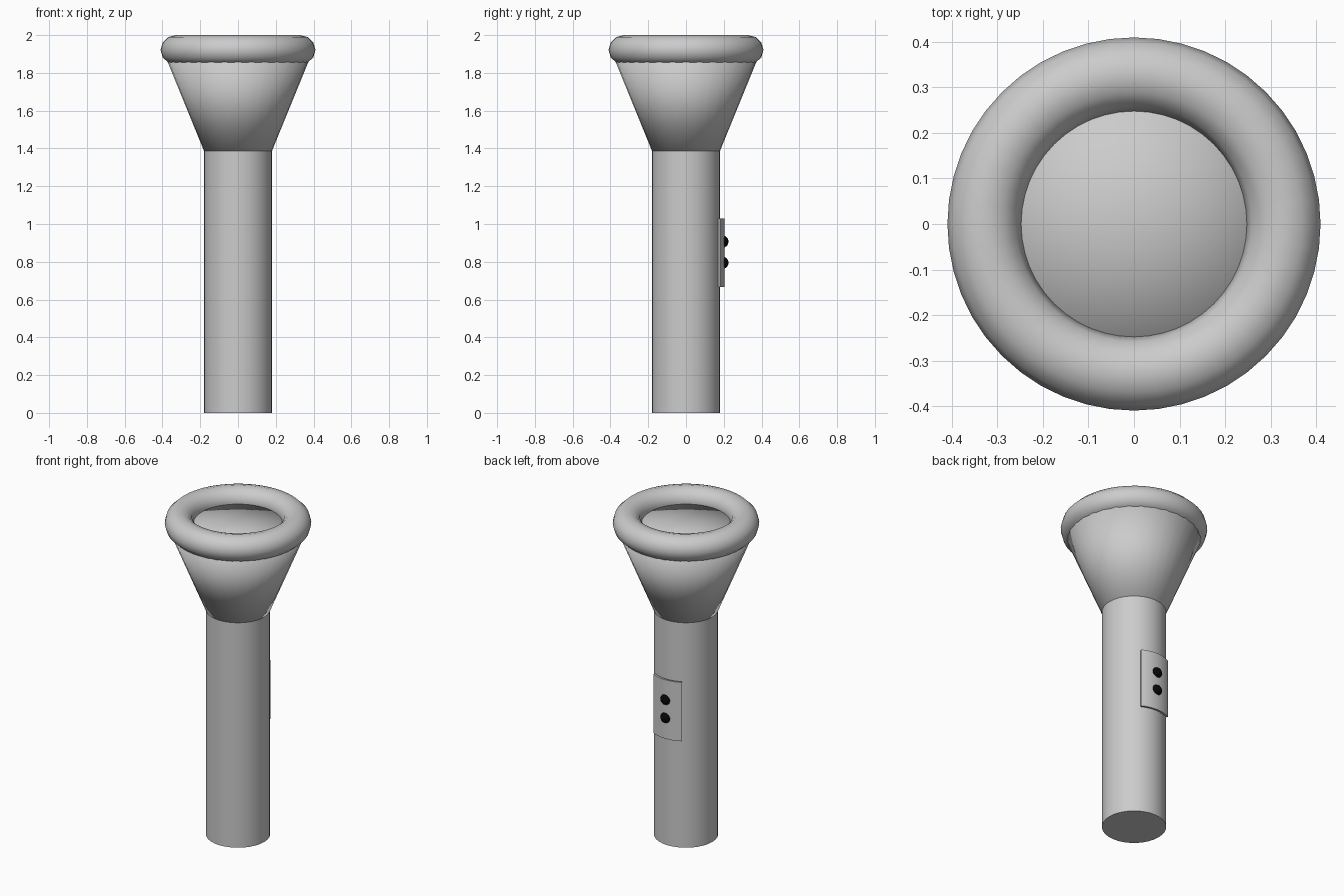
import bpy, bmesh, math
from mathutils import Matrix

if "Cube" in bpy.data.objects:
    bpy.data.objects.remove(bpy.data.objects["Cube"])


def material(name, rgb):
    m = bpy.data.materials.new(name)
    m.diffuse_color = (*rgb, 1.0)
    m.use_nodes = True
    m.node_tree.nodes["Principled BSDF"].inputs["Base Color"].default_value = m.diffuse_color
    return m


GREY = material("light_grey", (0.6, 0.6, 0.6))
BLACK = material("black", (0.002, 0.002, 0.002))


def finish(name, bm, mat, sharp_angle=None):
    """Turn a bmesh into a smooth object; sharp_angle keeps harder edges crisp."""
    bmesh.ops.recalc_face_normals(bm, faces=bm.faces)
    for f in bm.faces:
        f.smooth = True
    if sharp_angle:
        for e in bm.edges:
            if len(e.link_faces) == 2 and e.calc_face_angle() > math.radians(sharp_angle):
                e.smooth = False
    me = bpy.data.meshes.new(name)
    bm.to_mesh(me)
    bm.free()
    me.materials.append(mat)
    ob = bpy.data.objects.new(name, me)
    bpy.context.collection.objects.link(ob)
    return ob


def tapered(name, r_low, r_high, z0, z1, segments, sharp_angle):
    bm = bmesh.new()
    bmesh.ops.create_cone(bm, cap_ends=True, cap_tris=True, segments=segments,
                          radius1=r_low, radius2=r_high, depth=z1 - z0,
                          matrix=Matrix.Translation((0, 0, (z0 + z1) / 2)))
    finish(name, bm, GREY, sharp_angle)


# Handle and flared head (the head is softly shaded over its flat lens end)
tapered("handle", 0.18, 0.18, 0.0, 1.387, 32, 40)
tapered("flared_head", 0.18, 0.398, 1.387, 1.92, 32, None)

# Rounded rim ring
bm = bmesh.new()
MAJOR, MINOR = 48, 12
rings = []
for i in range(MAJOR):
    a = math.tau * i / MAJOR
    ring = []
    for j in range(MINOR):
        b = math.tau * j / MINOR
        r = 0.329 + 0.081 * math.cos(b)
        ring.append(bm.verts.new((r * math.cos(a), r * math.sin(a),
                                  1.922 + 0.078 * math.sin(b))))
    rings.append(ring)
for i in range(MAJOR):
    p, q = rings[i], rings[(i + 1) % MAJOR]
    for j in range(MINOR):
        k = (j + 1) % MINOR
        bm.faces.new((p[j], q[j], q[k], p[k]))
finish("rim_ring", bm, GREY)

# Curved switch plate on the back of the handle
bm = bmesh.new()
STEPS, HALF = 12, math.radians(28.7)
angles = [-HALF + 2 * HALF * i / STEPS for i in range(STEPS + 1)]
sections = []
for a in angles:
    sections.append([bm.verts.new((r * math.sin(a), r * math.cos(a), z))
                     for r, z in ((0.192, 0.667), (0.204, 0.667),
                                  (0.204, 1.03), (0.192, 1.03))])
for p, q in zip(sections, sections[1:]):
    for j in range(4):
        k = (j + 1) % 4
        bm.faces.new((p[j], q[j], q[k], p[k]))
bm.faces.new(sections[0])
bm.faces.new(sections[-1])
finish("switch_plate", bm, GREY, 40)

# Two round buttons
for name, z in (("lower_button", 0.795), ("upper_button", 0.907)):
    bm = bmesh.new()
    bmesh.ops.create_uvsphere(bm, u_segments=32, v_segments=16, radius=0.033,
                              matrix=Matrix.Translation((0, 0.192, z)))
    finish(name, bm, BLACK)
